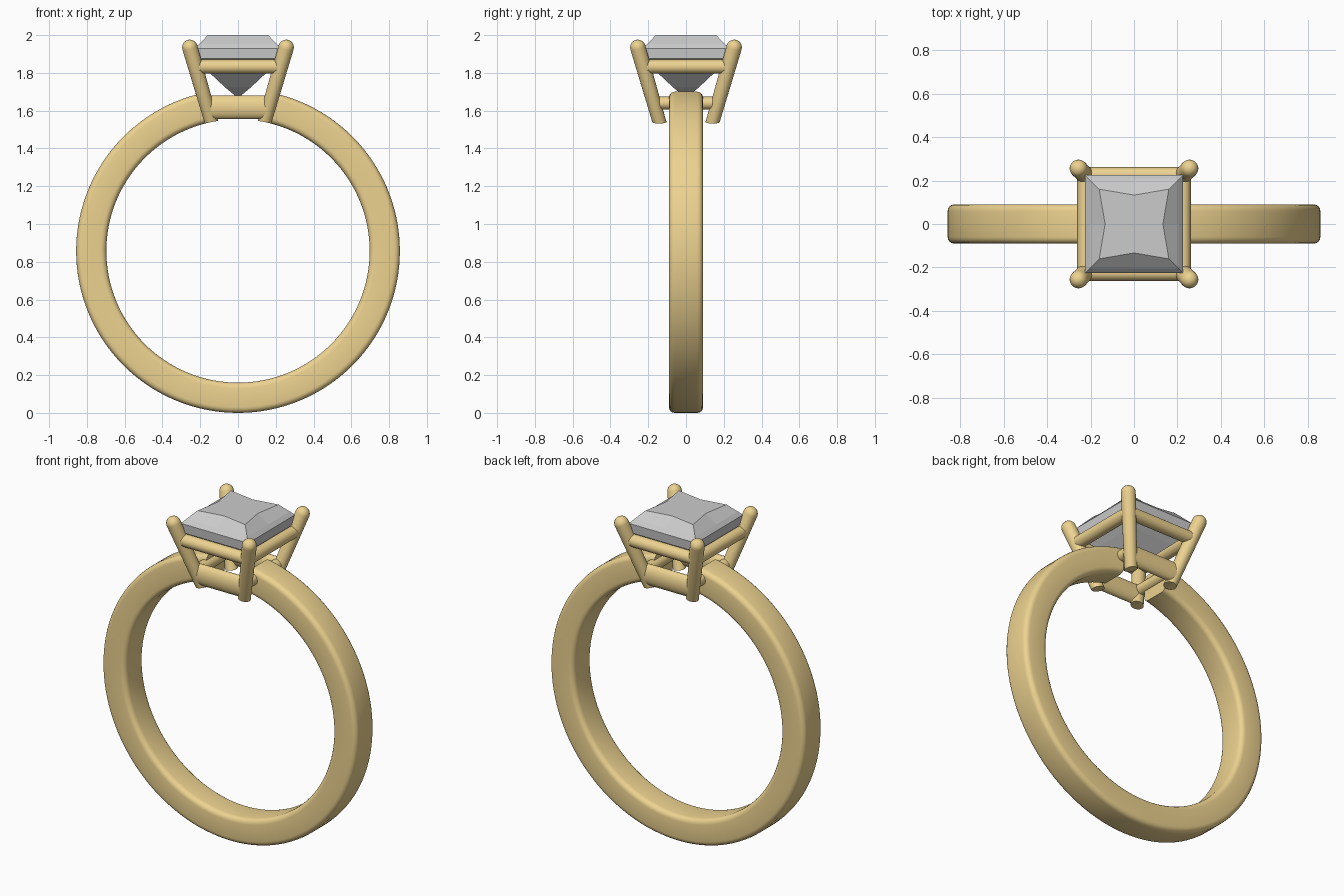
import bpy, bmesh, math
from mathutils import Vector, Matrix

if "Cube" in bpy.data.objects:
    bpy.data.objects.remove(bpy.data.objects["Cube"])

gold = bpy.data.materials.new("gold")
gold.diffuse_color = (0.85, 0.65, 0.28, 1)
gold.use_nodes = True
gold.node_tree.nodes["Principled BSDF"].inputs["Base Color"].default_value = gold.diffuse_color

CZ, RO, RI = 0.857, 0.857, 0.697   # ring centre height, outer and inner radius


def make(name, bm, mat=None, smooth=True):
    bmesh.ops.recalc_face_normals(bm, faces=bm.faces)
    me = bpy.data.meshes.new(name)
    bm.to_mesh(me)
    bm.free()
    ob = bpy.data.objects.new(name, me)
    bpy.context.collection.objects.link(ob)
    if mat:
        me.materials.append(mat)
    if smooth:
        bpy.ops.object.select_all(action='DESELECT')
        bpy.context.view_layer.objects.active = ob
        ob.select_set(True)
        bpy.ops.object.shade_smooth_by_angle(angle=math.radians(40))
    return ob


def skin(bm, loops, closed=False):
    n = len(loops[0])
    last = len(loops) if closed else len(loops) - 1
    for i in range(last):
        a, b = loops[i], loops[(i + 1) % len(loops)]
        for j in range(n):
            k = (j + 1) % n
            bm.faces.new((a[j], a[k], b[k], b[j]))


def rod(name, p, q, r, r2=None, dome=False, tall=1.0):
    """Round rod from p to q, optional domed end and vertical stretch."""
    p, q = Vector(p), Vector(q)
    d = q - p
    r2 = r2 or r
    prof = [(r, 0), (r2, d.length)]
    if dome:
        prof += [(r2 * math.cos(t), d.length + r2 * math.sin(t))
                 for t in (0.3, 0.6, 0.9, 1.2, 1.45)]
    rot = d.to_track_quat('Z', 'Y').to_matrix()
    bm = bmesh.new()
    loops = []
    for rad, h in prof:
        ring = []
        for j in range(24):
            a = math.tau * j / 24
            v = p + rot @ Vector((rad * math.cos(a), rad * math.sin(a), h))
            v.z = p.z + (v.z - p.z) * tall
            ring.append(bm.verts.new(v))
        loops.append(ring)
    skin(bm, loops)
    bm.faces.new(loops[0])
    bm.faces.new(loops[-1])
    return make(name, bm, gold)


def cut(ob, cutter):
    m = ob.modifiers.new("cut", 'BOOLEAN')
    m.operation = 'DIFFERENCE'
    m.solver = 'EXACT'
    m.object = cutter


# cutters: finger hole and the opening under the stone
bm = bmesh.new()
bmesh.ops.create_cone(bm, cap_ends=True, segments=128, radius1=RI, radius2=RI, depth=1,
                      matrix=Matrix.Translation((0, 0, CZ)) @ Matrix.Rotation(math.pi / 2, 4, 'X'))
finger = make("finger_cutter", bm, smooth=False)
bm = bmesh.new()
bmesh.ops.create_cube(bm, size=1, matrix=Matrix.Translation((0, 0, 1.65)) @ Matrix.Diagonal((0.3, 0.3, 0.4, 1)))
opening = make("opening_cutter", bm, smooth=False)
for c in (finger, opening):
    c.hide_render = True
    c.hide_set(True)

# band: rounded rectangle swept around the finger
W, F = 0.09, 0.03
section = []
for sy, sr, start in ((1, 1, 0), (-1, 1, 90), (-1, -1, 180), (1, -1, 270)):
    for t in range(5):
        a = math.radians(start + t * 22.5)
        edge = RO if sr > 0 else RI
        section.append((sy * (W - F) + F * math.cos(a), edge - sr * F + F * math.sin(a)))
bm = bmesh.new()
loops = []
for i in range(128):
    a = math.tau * i / 128
    loops.append([bm.verts.new((r * math.sin(a), y, CZ + r * math.cos(a))) for y, r in section])
skin(bm, loops, closed=True)
cut(make("band", bm, gold), opening)

# four prongs, trimmed by the finger hole
for i, (sx, sy) in enumerate(((1, 1), (-1, 1), (-1, -1), (1, -1))):
    p = rod(f"prong_{i + 1}", (sx * 0.138, sy * 0.138, 1.53), (sx * 0.255, sy * 0.255, 1.935),
            0.036, 0.041, dome=True)
    cut(p, finger)

# upper and lower rails joining the prongs
for s, side in ((-1, "a"), (1, "b")):
    u, l = 0.224, 0.16
    rod(f"upper_rail_x_{side}", (-u, s * u, 1.833), (u, s * u, 1.833), 0.037)
    rod(f"upper_rail_y_{side}", (s * u, -u, 1.833), (s * u, u, 1.833), 0.037)
    cut(rod(f"lower_rail_x_{side}", (-l, s * l, 1.618), (l, s * l, 1.618), 0.035, tall=1.8), finger)
    cut(rod(f"lower_rail_y_{side}", (s * l, -l, 1.64), (s * l, l, 1.64), 0.034), finger)

# square-cut stone: stacked rings of (corner, edge middle, height)
bm = bmesh.new()
loops = []
for c, m, z in ((0.004, 0.004, 1.67), (0.07, 0.07, 1.725), (0.15, 0.15, 1.80), (0.222, 0.222, 1.875),
                (0.226, 0.226, 1.93), (0.205, 0.205, 1.953), (0.16, 0.133, 2.0)):
    pts = ((c, c), (0, m), (-c, c), (-m, 0), (-c, -c), (0, -m), (c, -c), (m, 0))
    loops.append([bm.verts.new((x, y, z)) for x, y in pts])
skin(bm, loops)
bm.faces.new(loops[0])
bm.faces.new(loops[-1])
make("stone", bm, smooth=False)
